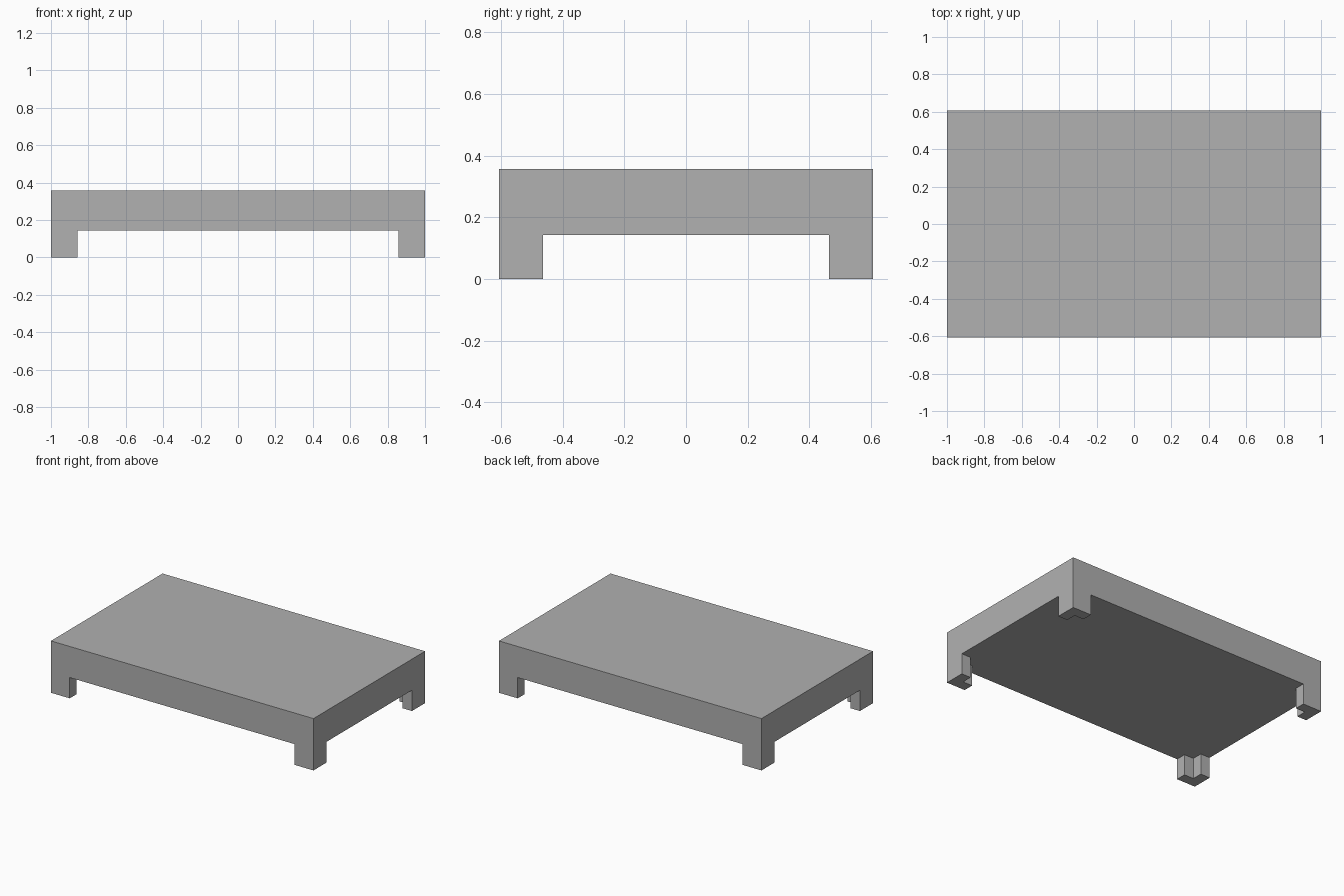
import bpy
import bmesh
import math

cube = bpy.data.objects.get("Cube")
if cube:
    bpy.data.objects.remove(cube, do_unlink=True)

UNIT = 2 / 28                       # thickness of a leg wall
HALF_X, HALF_Y = 14 * UNIT, 8.5 * UNIT
LEG, SLAB = 2 * UNIT, 3 * UNIT      # leg height and slab thickness

grey = bpy.data.materials.new("plain_grey")
grey.use_nodes = True
COLOUR = (0.44, 0.44, 0.44, 1)
grey.diffuse_color = COLOUR
grey.node_tree.nodes["Principled BSDF"].inputs["Base Color"].default_value = COLOUR


def stops(half):
    """Cell borders across one side: two leg walls at each end."""
    return [-half, -half + UNIT, -half + LEG, half - LEG, half - UNIT, half]


def extrude(bm, faces, height):
    result = bmesh.ops.extrude_face_region(bm, geom=faces)["geom"]
    verts = [g for g in result if isinstance(g, bmesh.types.BMVert)]
    bmesh.ops.translate(bm, verts=verts, vec=(0, 0, height))


# Underside of the slab, divided into cells
bm = bmesh.new()
xs, ys = stops(HALF_X), stops(HALF_Y)
grid = [[bm.verts.new((x, y, LEG)) for y in ys] for x in xs]
cells = {(i, j): bm.faces.new((grid[i][j], grid[i][j + 1],
                               grid[i + 1][j + 1], grid[i + 1][j]))
         for i in range(5) for j in range(5)}

# Slab
extrude(bm, list(cells.values()), SLAB)

# L-shaped corner legs
legs = [f for f in bm.faces
        if all(abs(v.co.z - LEG) < 1e-5 for v in f.verts)
        and abs(f.calc_center_median().x) > HALF_X - LEG
        and abs(f.calc_center_median().y) > HALF_Y - LEG
        and (abs(f.calc_center_median().x) > HALF_X - UNIT
             or abs(f.calc_center_median().y) > HALF_Y - UNIT)]
extrude(bm, legs, -LEG)

# Merge flat areas into single clean faces
bmesh.ops.recalc_face_normals(bm, faces=bm.faces)
bmesh.ops.dissolve_limit(bm, angle_limit=math.radians(1),
                         verts=bm.verts, edges=bm.edges)

mesh = bpy.data.meshes.new("platform")
bm.to_mesh(mesh)
bm.free()
mesh.materials.append(grey)
platform = bpy.data.objects.new("platform", mesh)
bpy.context.collection.objects.link(platform)
